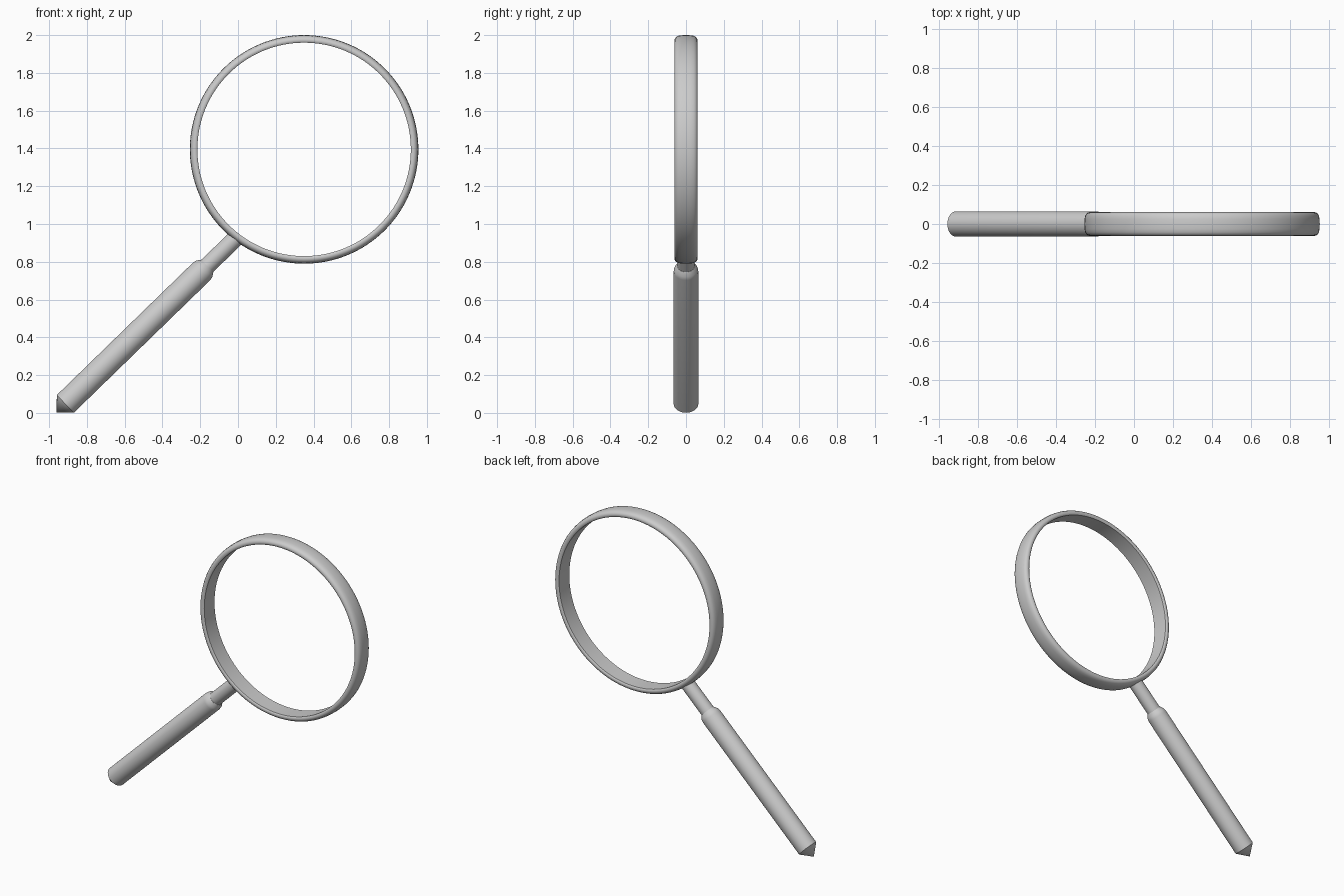
import bpy, bmesh, math
from mathutils import Vector

if "Cube" in bpy.data.objects:
    bpy.data.objects.remove(bpy.data.objects["Cube"])

metal = bpy.data.materials.new("light_grey")
metal.use_nodes = True
GREY = (0.6, 0.6, 0.6, 1)
metal.diffuse_color = GREY
metal.node_tree.nodes["Principled BSDF"].inputs["Base Color"].default_value = GREY


def lathe(name, profile, origin, axis, closed=False, steps=64):
    """Spin (radius, distance along axis) points around the axis."""
    bm = bmesh.new()
    verts = [bm.verts.new((r, 0, d)) for r, d in profile]
    edges = [bm.edges.new(pair) for pair in zip(verts, verts[1:])]
    if closed:
        edges.append(bm.edges.new((verts[-1], verts[0])))
    bmesh.ops.spin(bm, geom=verts + edges, cent=(0, 0, 0), axis=(0, 0, 1),
                   angle=math.tau, steps=steps, use_duplicate=False)
    bmesh.ops.remove_doubles(bm, verts=bm.verts, dist=0.0005)
    bmesh.ops.recalc_face_normals(bm, faces=bm.faces)
    turn = Vector((0, 0, 1)).rotation_difference(Vector(axis).normalized())
    bm.transform(turn.to_matrix().to_4x4())
    bmesh.ops.translate(bm, verts=bm.verts, vec=origin)
    mesh = bpy.data.meshes.new(name)
    bm.to_mesh(mesh)
    bm.free()
    obj = bpy.data.objects.new(name, mesh)
    bpy.context.collection.objects.link(obj)
    mesh.materials.append(metal)
    bpy.ops.object.select_all(action="DESELECT")
    obj.select_set(True)
    bpy.context.view_layer.objects.active = obj
    bpy.ops.object.shade_smooth_by_angle(angle=math.radians(35))
    return obj


# Round frame: flat inside, rounded outside
half = [(0.565, 0.055), (0.57, 0.059), (0.578, 0.061), (0.587, 0.059),
        (0.595, 0.053), (0.601, 0.042), (0.604, 0.025)]
section = half + [(0.605, 0)] + [(r, -d) for r, d in reversed(half)]
lathe("frame_ring", section, (0.35, 0, 1.395), (0, 1, 0), closed=True, steps=128)

# Handle with pointed end and stepped shoulder, running up to the frame
tip = Vector((-0.96, 0, 0.003))
axis = Vector((0.72, 0, 0.7))
lathe("handle", [(0, 0), (0.065, 0.064), (0.065, 1.07), (0.061, 1.09),
                 (0.046, 1.112), (0, 1.112)], tip, axis)
lathe("neck", [(0, 1.08), (0.045, 1.08), (0.045, 1.33), (0, 1.33)], tip, axis)
